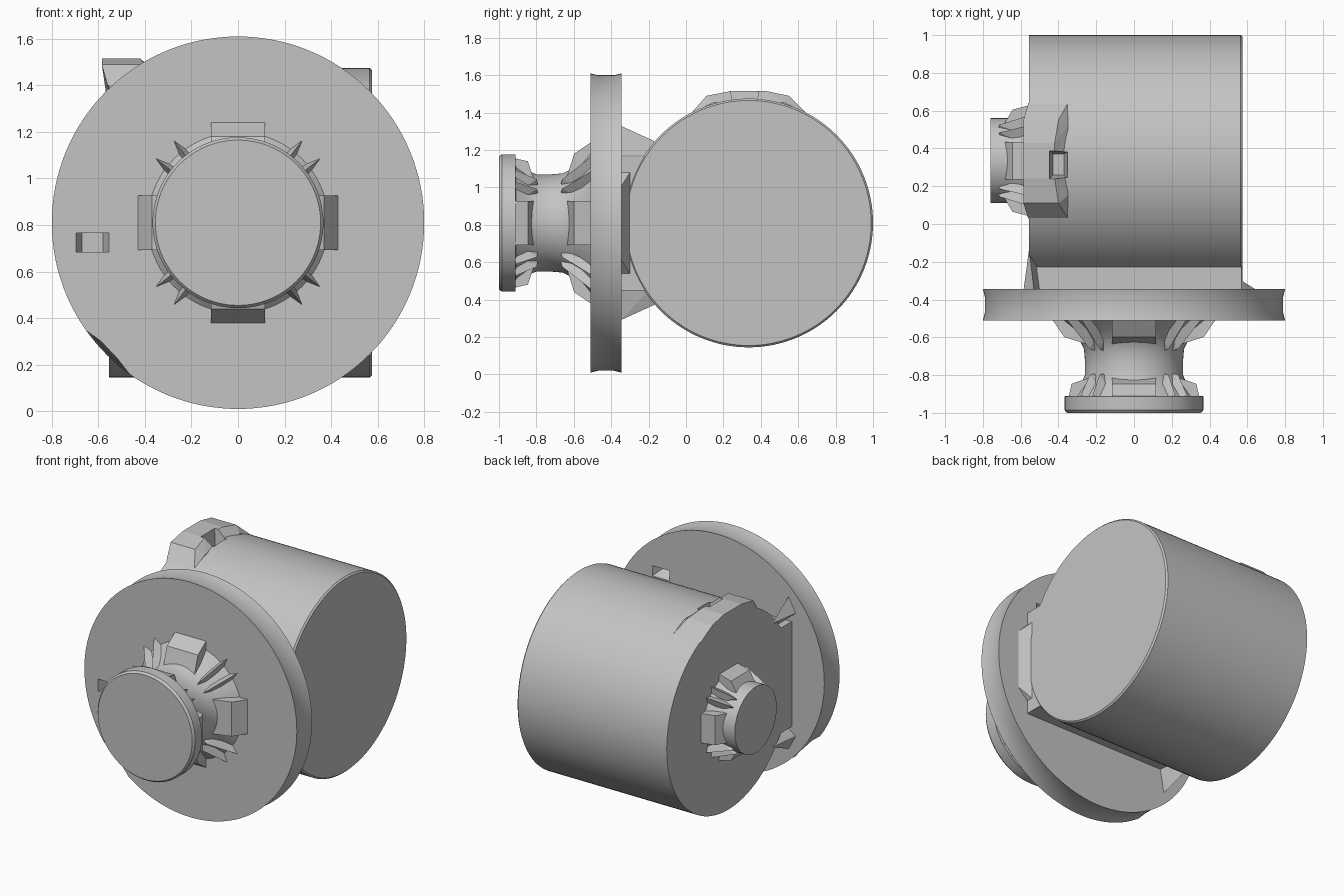
import bpy, bmesh
from math import sin, cos, pi, radians
from mathutils import Matrix, Vector

cube = bpy.data.objects.get("Cube")
if cube:
    bpy.data.objects.remove(cube)

GREY = (0.55, 0.55, 0.55, 1)
metal = bpy.data.materials.new("plain grey")
metal.use_nodes = True
metal.diffuse_color = GREY
metal.node_tree.nodes["Principled BSDF"].inputs["Base Color"].default_value = GREY

MID = 0.81      # height of both axes
BODY_Y = 0.335  # body axis position


def finish(name, bm, smooth=False):
    bmesh.ops.recalc_face_normals(bm, faces=bm.faces)
    mesh = bpy.data.meshes.new(name)
    bm.to_mesh(mesh)
    bm.free()
    mesh.materials.append(metal)
    ob = bpy.data.objects.new(name, mesh)
    bpy.context.collection.objects.link(ob)
    if smooth:
        bpy.ops.object.select_all(action='DESELECT')
        ob.select_set(True)
        bpy.context.view_layer.objects.active = ob
        bpy.ops.object.shade_smooth_by_angle(angle=radians(30))
    return ob


def frame(origin, axis):
    """Local z runs along the axis, local y stays up."""
    z = Vector(axis)
    y = Vector((0, 0, 1))
    x = y.cross(z)
    return Matrix.Translation(origin) @ Matrix((x, y, z)).transposed().to_4x4()


def lathe(name, profile, place, steps=96):
    """Closed solid of revolution from (radius, height) points."""
    bm = bmesh.new()
    rings = [[bm.verts.new((r * cos(2 * pi * i / steps), r * sin(2 * pi * i / steps), h))
              for i in range(steps)] for r, h in profile]
    for a, b in zip(rings, rings[1:]):
        for i in range(steps):
            j = (i + 1) % steps
            bm.faces.new((a[i], a[j], b[j], b[i]))
    bm.faces.new(rings[0])
    bm.faces.new(rings[-1])
    bm.transform(place)
    return finish(name, bm, True)


def add_hull(bm, points):
    verts = [bm.verts.new(p) for p in points]
    res = bmesh.ops.convex_hull(bm, input=verts)
    bmesh.ops.delete(bm, geom=list({v for v in res["geom_interior"] + res["geom_unused"]
                                    if isinstance(v, bmesh.types.BMVert)}), context='VERTS')


def hull(name, points):
    bm = bmesh.new()
    add_hull(bm, points)
    return finish(name, bm)


def box_points(xs, ys, zs):
    return [(x, y, z) for x in xs for y in ys for z in zs]


def collar(name, place, neck, tip, depth, width, lip):
    """Four chamfered blocks and eight pointed fins round a neck."""
    bm = bmesh.new()
    for k in range(4):
        turn = Matrix.Rotation(k * pi / 2, 3, 'Z')
        section = [(neck * 0.8, 0), (tip, 0), (lip, depth * 0.55), (neck * 0.9, depth * 0.8)]
        add_hull(bm, [turn @ Vector((r, s * width, h)) for r, h in section for s in (-1, 1)])
        for lean in (-7, 7):
            fin = Matrix.Rotation(k * pi / 2 + radians(45 + lean), 3, 'Z')
            add_hull(bm, [fin @ Vector(p) for p in (
                (tip * 1.04, 0, 0), (neck * 0.9, -0.06, 0), (neck * 0.9, 0.06, 0),
                (neck * 0.97, 0, depth), (neck * 1.1, 0, depth * 0.95))])
    bm.transform(place)
    return finish(name, bm)


def cut(target, name, points):
    cutter = hull(name, points)
    cutter.hide_render = True
    cutter.hide_viewport = True
    mod = target.modifiers.new(name, 'BOOLEAN')
    mod.operation = 'DIFFERENCE'
    mod.solver = 'EXACT'
    mod.object = cutter


# Main drum, lying across
lathe("body_drum", [(0.665, -0.555), (0.665, 0.565), (0.655, 0.575)],
      frame((0, BODY_Y, MID), (1, 0, 0)), 128)

# Block joining drum and flange, with its flared side and corner gussets
hull("neck_block", box_points((-0.555, 0.57), (-0.36, 0.1), (0.45, 1.165)))
hull("neck_flare", [(0.65, -0.35, z) for z in (0.62, 1.0)] +
     [(0.57, y, z) for y in (-0.35, -0.3) for z in (0.54, 1.08)])
for s, label in ((1, "upper"), (-1, "lower")):
    hull(label + "_gusset", [(-0.585, -0.35, MID + s * 0.42), (-0.53, -0.35, MID + s * 0.52),
                             (-0.5, -0.35, MID + s * 0.36), (-0.555, -0.13, MID + s * 0.42),
                             (-0.52, -0.2, MID + s * 0.36)])

# Flange disc with hollow rim, pits and a chipped edge
flange = lathe("flange", [(0.8, -0.51), (0.79, -0.47), (0.79, -0.385), (0.8, -0.345)],
               frame((0, 0, MID), (0, 1, 0)), 128)
cut(flange, "front_pit_cutter",
    [(x, -0.52, z) for x in (-0.7, -0.55) for z in (0.685, 0.765)] +
    [(x, -0.44, z) for x in (-0.67, -0.58) for z in (0.685, 0.765)])
cut(flange, "rear_pit_cutter",
    [(x, -0.335, z) for x in (0.36, 0.5) for z in (1.19, 1.27)] +
    [(x, -0.41, 1.23) for x in (0.4, 0.46)])
cut(flange, "chip_cutter",
    [(x, y, z) for x, z in ((-0.67, 0.36), (-0.42, 0.1), (-0.7, 0.1)) for y in (-0.55, -0.4)] +
    [(-0.56, -0.55, 0.28)])

# Front knob on a waisted neck
lathe("knob", [(0.26, -0.4), (0.4, -0.5), (0.33, -0.56), (0.29, -0.61), (0.265, -0.66), (0.26, -0.72),
               (0.26, -0.8), (0.28, -0.85), (0.32, -0.91), (0.367, -0.912), (0.367, -0.985),
               (0.355, -1.0)], frame((0, 0, MID), (0, 1, 0)))
collar("flange_collar", frame((0, -0.51, MID), (0, -1, 0)), 0.27, 0.43, 0.16, 0.117, 0.37)
collar("knob_collar", frame((0, -0.912, MID), (0, 1, 0)), 0.27, 0.345, 0.12, 0.117, 0.33)

# Small boss on the drum end
lathe("end_boss", [(0.27, 0.0), (0.24, 0.05), (0.225, 0.1), (0.225, 0.21)],
      frame((-0.55, BODY_Y, MID), (-1, 0, 0)), 64)
collar("end_boss_collar", frame((-0.55, BODY_Y, MID), (-1, 0, 0)), 0.22, 0.295, 0.17, 0.1, 0.27)

# Raised pad on top of the drum, with a pit
pad = hull("top_pad", [(x, y, 1.515) for x in (-0.585, -0.42) for y in (0.24, 0.43)] +
           [(x, y, 1.49) for x in (-0.585, -0.4) for y in (0.11, 0.55)] +
           [(x, y, 1.4) for x in (-0.56, -0.35) for y in (0.03, 0.64)] +
           [(-0.35, y, 1.455) for y in (0.15, 0.52)] + [(-0.55, BODY_Y, 1.25)])
pit = [(x, y, 1.54) for x in (-0.45, -0.34) for y in (0.235, 0.39)]
pit += [(x, y, 1.37) for x in (-0.43, -0.37) for y in (0.26, 0.37)]
cut(pad, "pad_pit_cutter", pit)
cut(bpy.data.objects["body_drum"], "drum_pit_cutter", pit)
